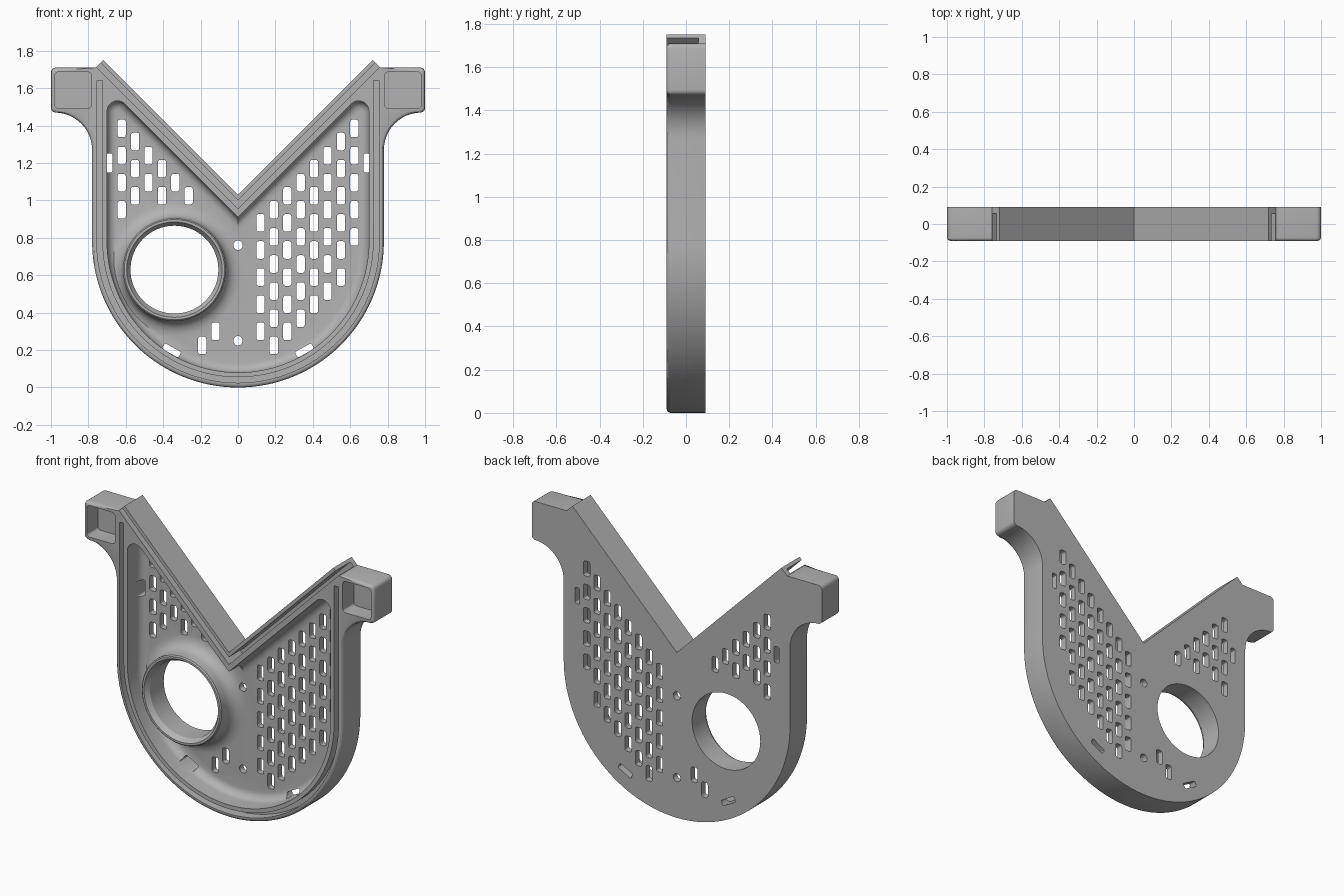
import bpy, bmesh
from math import sin, cos, pi, radians, sqrt

if "Cube" in bpy.data.objects:
    bpy.data.objects.remove(bpy.data.objects["Cube"])

FRONT, BACK, FLOOR = -0.09, 0.09, 0.05
OUT = -0.2  # where cutters start, in front of the body

grey = bpy.data.materials.new("light grey plastic")
grey.use_nodes = True
grey.diffuse_color = (0.45, 0.45, 0.45, 1)
grey.node_tree.nodes["Principled BSDF"].inputs["Base Color"].default_value = (0.45, 0.45, 0.45, 1)


def arc(cx, cz, r, a0, a1, n):
    angles = [radians(a0 + (a1 - a0) * i / n) for i in range(n + 1)]
    return [(cx + r * cos(a), cz + r * sin(a)) for a in angles]


def flip(points):
    return [(-x, z) for x, z in reversed(points)]


def loft(bm, layers):
    """Skin a stack of (y, loop) layers of equal point count and cap both ends."""
    rings = [[bm.verts.new((x, y, z)) for x, z in loop] for y, loop in layers]
    n = len(rings[0])
    for a, b in zip(rings, rings[1:]):
        for i in range(n):
            j = (i + 1) % n
            bm.faces.new((a[i], a[j], b[j], b[i]))
    bm.faces.new(rings[0])
    bm.faces.new(rings[-1])


def make(name, stacks):
    bm = bmesh.new()
    for layers in stacks:
        loft(bm, layers)
    bmesh.ops.recalc_face_normals(bm, faces=bm.faces[:])
    mesh = bpy.data.meshes.new(name)
    bm.to_mesh(mesh)
    bm.free()
    mesh.materials.append(grey)
    obj = bpy.data.objects.new(name, mesh)
    bpy.context.collection.objects.link(obj)
    return obj


def prism(loop, y0, y1):
    return [(y0, loop), (y1, loop)]


def rounded_rect(cx, cz, w, h, r, turn=0):
    pts = []
    for sx, sz, a in ((1, 1, 0), (-1, 1, 90), (-1, -1, 180), (1, -1, 270)):
        pts += arc(sx * (w / 2 - r), sz * (h / 2 - r), r, a, a + 90, 3)
    c, s = cos(radians(turn)), sin(radians(turn))
    return [(cx + x * c - z * s, cz + x * s + z * c) for x, z in pts]


def combine(body, other, operation):
    mod = body.modifiers.new(operation, 'BOOLEAN')
    mod.operation, mod.solver, mod.object = operation, 'EXACT', other
    bpy.context.view_layer.update()
    mesh = bpy.data.meshes.new_from_object(
        body.evaluated_get(bpy.context.evaluated_depsgraph_get()))
    body.modifiers.clear()
    body.data = mesh
    bpy.data.objects.remove(other)


# Body: rounded bottom, side ears and a V notch on top
side = (arc(0.98, 1.27, 0.2, 180, 90, 12) + arc(0.975, 1.495, 0.025, -80, 0, 4)
        + arc(0.975, 1.685, 0.025, 0, 90, 4) + [(0.76, 1.71), (0.72, 1.75)])
outline = arc(0, 0.78, 0.78, 180, 360, 64) + side + [(0, 1.03)] + flip(side)
body = make("shell_body", [prism(outline, FRONT, BACK)])

# Round the front outer edge, leaving the notch crisp
bm = bmesh.new()
bm.from_mesh(body.data)
edges = [e for e in bm.edges
         if all(v.co.y < 0 and v.co.z < 1.705 + 0.01 for v in e.verts)
         and all(abs(v.co.x) > 1e-4 or v.co.z < 0.5 for v in e.verts)]
bmesh.ops.bevel(bm, geom=edges, offset=0.018, segments=3, profile=0.5, affect='EDGES')
bm.to_mesh(body.data)
bm.free()


# Main cavity with a rounded floor edge
def cavity_loop(d):
    r = 0.055
    cx = 0.70 - r
    tip = arc(cx, 0.91 + cx - r * sqrt(2), r - d, 0, 135, 10)
    return (arc(0, 0.78, 0.70 - d, 180, 360, 64) + tip
            + [(0, 0.91 - d * sqrt(2))] + flip(tip))


fillet = 0.05
layers = [(OUT, cavity_loop(0))]
for i in range(7):
    a = pi / 2 * i / 6
    layers.append((FLOOR - fillet + fillet * sin(a), cavity_loop(fillet * (1 - cos(a)))))
combine(body, make("cavity_cutter", [layers]), 'DIFFERENCE')

# Port collar flaring into the floor
PX, PZ = -0.34, 0.63
flare = [(0.275, -0.068), (0.275, -0.02), (0.281, 0.005), (0.293, 0.024),
         (0.312, 0.039), (0.335, 0.047), (0.36, 0.051), (0.36, 0.07)]
collar = [(-0.075, arc(PX, PZ, 0.268, 0, 354.375, 63))]
collar += [(y, arc(PX, PZ, r, 0, 354.375, 63)) for r, y in flare]
combine(body, make("port_collar", [collar]), 'UNION')
bore = [(y, arc(PX, PZ, r, 0, 354.375, 63))
        for r, y in ((0.255, OUT), (0.255, -0.075), (0.235, -0.045), (0.235, 0.2))]
combine(body, make("port_cutter", [bore]), 'DIFFERENCE')

# Seal groove round the rim, notch groove and ear pockets
rim = ([(-0.755, 1.64)] + arc(0, 0.78, 0.755, 180, 360, 64) + [(0.755, 1.64), (0.725, 1.64)]
       + arc(0, 0.78, 0.725, 360, 180, 64) + [(-0.725, 1.64)])
high, low, end = 1.0, 0.955, 2.6


def reach(a):
    return ((end - a) / 2, (end + a) / 2)


notch = [(0, low), reach(low), reach(high), (0, high)] + flip([reach(low), reach(high)])
grooves = [prism(rim, OUT, -0.03), prism(notch, OUT, 0.057)]
for s in (-1, 1):
    grooves.append(prism(rounded_rect(s * 0.882, 1.59, 0.195, 0.195, 0.02), OUT, 0.02))
combine(body, make("groove_cutter", grooves), 'DIFFERENCE')

# Staggered vent slots: column -> (lowest, highest) slot centre
PITCH, STEP = 0.145, 0.0717
right_vents = [(0.30, 0.88), (0.225, 0.95), (0.30, 1.025), (0.37, 1.095),
               (0.445, 1.17), (0.515, 1.24), (0.59, 1.315), (0.805, 1.385)]
left_vents = [(0.30, 0.30), (0.225, 0.225), (1.025, 1.025), (1.095, 1.095),
              (1.025, 1.17), (1.095, 1.24), (1.025, 1.315), (0.95, 1.385)]
holes = []
for s, columns in ((1, right_vents), (-1, left_vents)):
    for i, (z0, z1) in enumerate(columns):
        for k in range(round((z1 - z0) / PITCH) + 1):
            slot = rounded_rect(s * (0.12 + STEP * i), z0 + PITCH * k, 0.044, 0.094, 0.012)
            holes.append(prism(slot, 0, 0.2))
    # Clip slots beside the wall
    holes.append(prism(rounded_rect(s * 0.687, 1.2, 0.032, 0.1, 0.008), 0, 0.2))
    holes.append(prism(rounded_rect(s * 0.355, 0.198, 0.1, 0.034, 0.008, s * 29), 0, 0.2))
# Screw holes
for z in (0.25, 0.76):
    holes.append(prism(arc(0, z, 0.025, 0, 345, 23), 0, 0.2))
combine(body, make("vent_cutter", holes), 'DIFFERENCE')

bpy.context.view_layer.objects.active = body
body.select_set(True)
bpy.ops.object.shade_smooth_by_angle(angle=radians(30))
